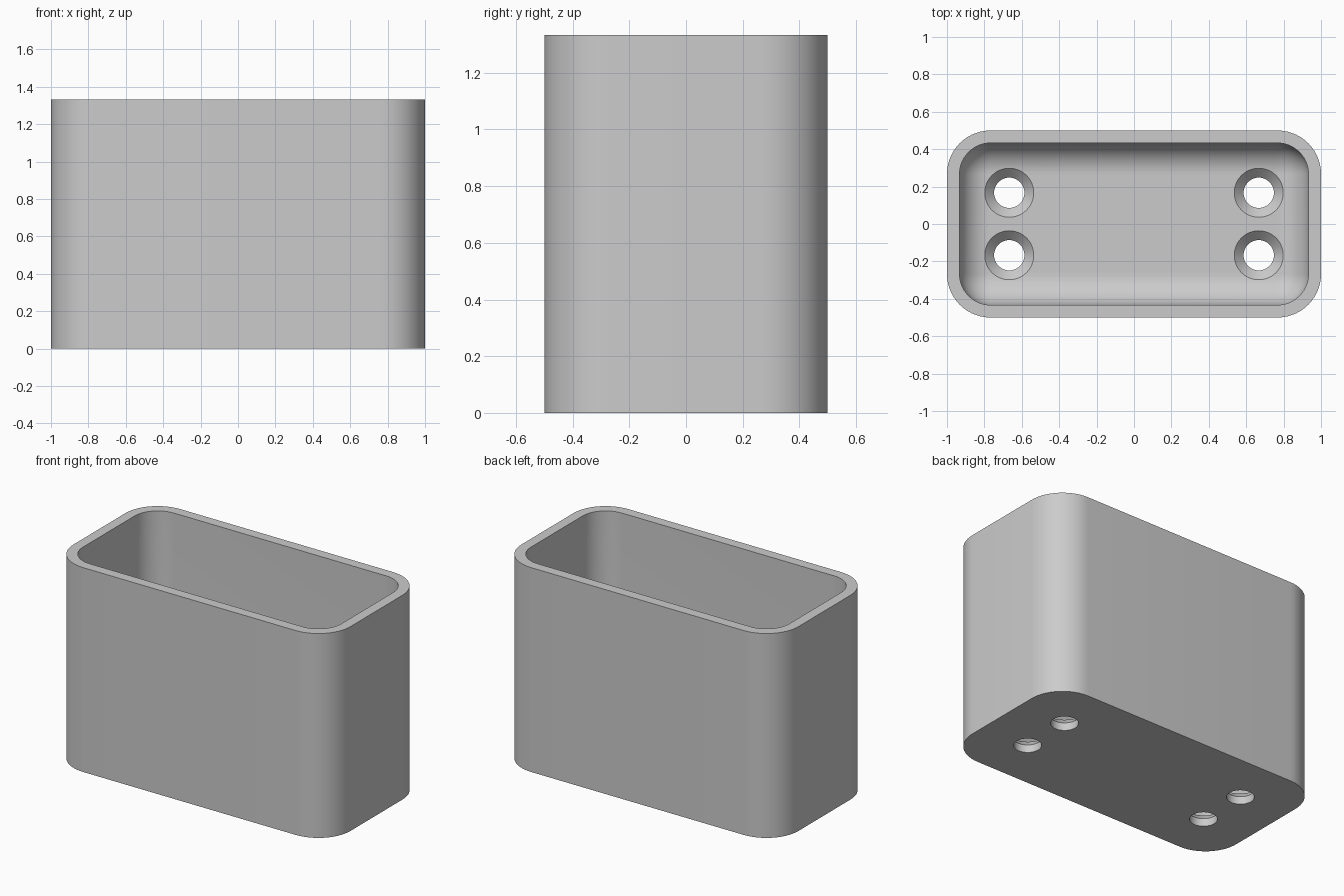
import bpy, bmesh
from math import sin, cos, pi, radians

old = bpy.data.objects.get("Cube")
if old:
    bpy.data.objects.remove(old, do_unlink=True)

HX, HY, H = 1.0, 0.5, 1.333      # half length, half depth, height
WALL, FLOOR = 0.067, 0.1
R_OUT, R_IN = 0.233, 0.167       # corner radii
SEG = 14                         # segments per quarter round

grey = bpy.data.materials.new("light grey plastic")
grey.use_nodes = True
colour = (0.6, 0.6, 0.6, 1)
grey.diffuse_color = colour
grey.node_tree.nodes["Principled BSDF"].inputs["Base Color"].default_value = colour


def rounded_ring(bm, inset, radius, z):
    """Ring of vertices around a rounded rectangle."""
    cx, cy = HX - inset - radius, HY - inset - radius
    ring = []
    for q, (sx, sy) in enumerate([(1, 1), (-1, 1), (-1, -1), (1, -1)]):
        for i in range(SEG + 1):
            a = (q + i / SEG) * pi / 2
            ring.append(bm.verts.new((sx * cx + radius * cos(a),
                                      sy * cy + radius * sin(a), z)))
    return ring


def round_ring(bm, x, y, radius, z, n=48):
    return [bm.verts.new((x + radius * cos(2 * pi * i / n),
                          y + radius * sin(2 * pi * i / n), z)) for i in range(n)]


def skin(bm, rings):
    """Bridge successive rings and cap both ends."""
    for a, b in zip(rings, rings[1:]):
        n = len(a)
        for i in range(n):
            j = (i + 1) % n
            bm.faces.new((a[i], a[j], b[j], b[i]))
    bm.faces.new(rings[0][::-1])
    bm.faces.new(rings[-1])


def finish(bm, name):
    bmesh.ops.remove_doubles(bm, verts=bm.verts, dist=1e-5)
    bmesh.ops.recalc_face_normals(bm, faces=bm.faces)
    mesh = bpy.data.meshes.new(name)
    bm.to_mesh(mesh)
    bm.free()
    mesh.materials.append(grey)
    obj = bpy.data.objects.new(name, mesh)
    bpy.context.collection.objects.link(obj)
    return obj


# Open box: outer wall, rim, inner wall, then a rounded fillet into the floor
bm = bmesh.new()
rings = [rounded_ring(bm, 0, R_OUT, 0), rounded_ring(bm, 0, R_OUT, H),
         rounded_ring(bm, WALL, R_IN, H)]
for i in range(SEG + 1):
    a = i / SEG * pi / 2
    shrink = R_IN * (1 - cos(a))
    rings.append(rounded_ring(bm, WALL + shrink, R_IN - shrink,
                              FLOOR + R_IN * (1 - sin(a))))
skin(bm, rings)
box = finish(bm, "open_box")

# Four countersunk screw holes through the floor
bm = bmesh.new()
for x in (-0.667, 0.667):
    for y in (-0.167, 0.167):
        skin(bm, [round_ring(bm, x, y, r, z) for r, z in
                  ((0.081, -0.1), (0.081, FLOOR - 0.05),
                   (0.131, FLOOR), (0.131, FLOOR + 0.1))])
cutter = finish(bm, "screw_hole_cutter")
cutter.hide_render = True

cut = box.modifiers.new("screw holes", "BOOLEAN")
cut.operation = "DIFFERENCE"
cut.solver = "EXACT"
cut.object = cutter

bpy.ops.object.select_all(action="DESELECT")
box.select_set(True)
bpy.context.view_layer.objects.active = box
bpy.ops.object.modifier_apply(modifier=cut.name)
bpy.data.objects.remove(cutter, do_unlink=True)
bpy.ops.object.shade_smooth_by_angle(angle=radians(30))
